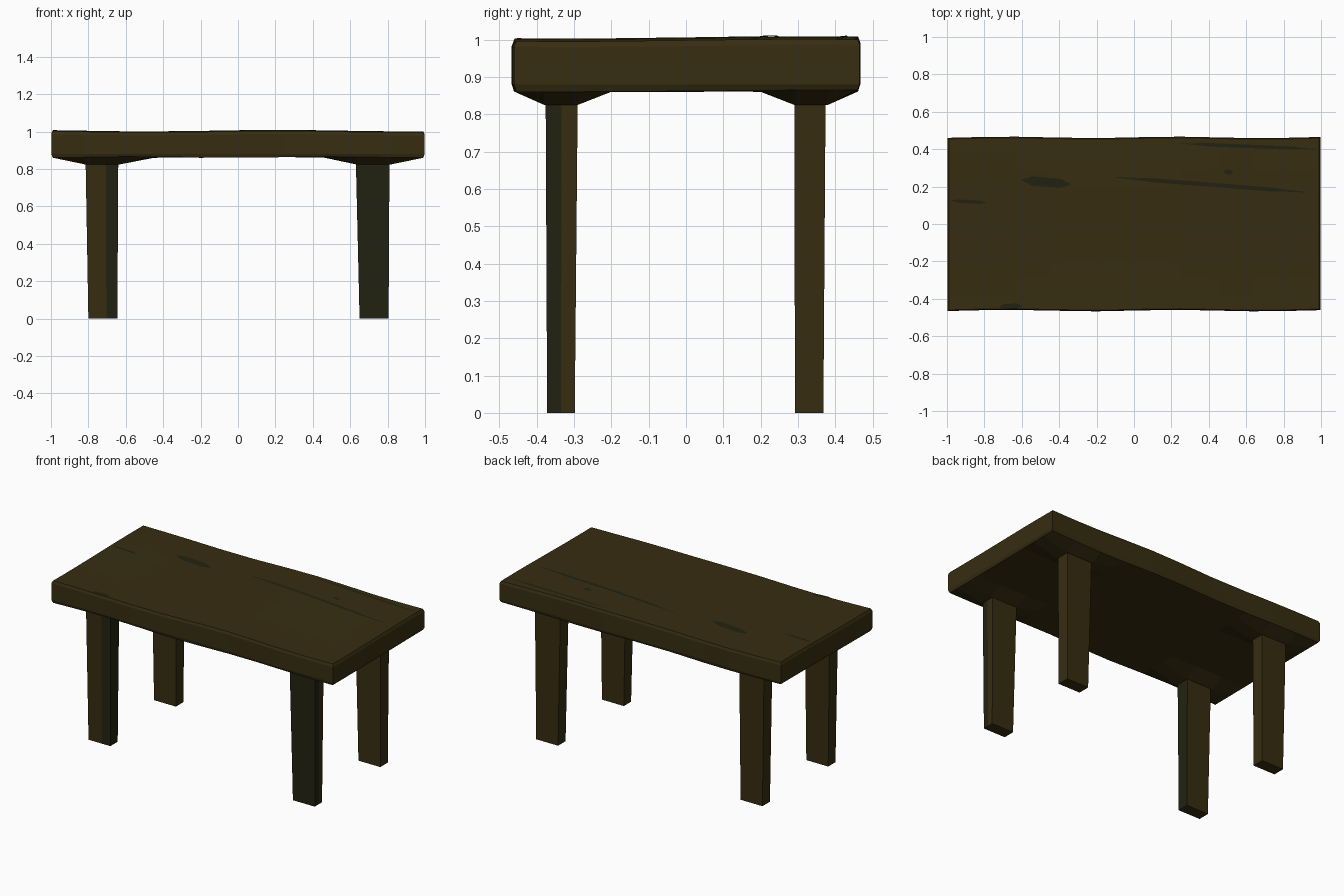
import bpy, bmesh, math

if "Cube" in bpy.data.objects:
    bpy.data.objects.remove(bpy.data.objects["Cube"])


def material(name, rgb):
    m = bpy.data.materials.new(name)
    m.diffuse_color = (*rgb, 1)
    m.use_nodes = True
    m.node_tree.nodes["Principled BSDF"].inputs["Base Color"].default_value = m.diffuse_color
    return m


BROWN = material("brown wood", (0.038, 0.026, 0.0055))
GREEN = material("dark mossy wood", (0.016, 0.0165, 0.0055))


def finish(bm, name):
    bmesh.ops.recalc_face_normals(bm, faces=bm.faces)
    me = bpy.data.meshes.new(name)
    bm.to_mesh(me)
    bm.free()
    ob = bpy.data.objects.new(name, me)
    bpy.context.collection.objects.link(ob)
    me.materials.append(BROWN)
    me.materials.append(GREEN)
    return ob


def top_z(x, y):
    return 1.002 + 0.004 * math.sin(4.5 * x + 0.6) + 0.003 * math.sin(5 * y)


# Worn slab: a grid with uneven top, and underside lowered around the legs
xs = [-0.99, -0.82, -0.63, -0.45, -0.2, 0.05, 0.25, 0.46, 0.63, 0.82, 0.99]
ys = [-0.457, -0.38, -0.29, -0.2, 0, 0.2, 0.29, 0.38, 0.457]
bm = bmesh.new()
up, low = {}, {}
for i, x in enumerate(xs):
    for j, y in enumerate(ys):
        pad = i in (1, 2, 8, 9) and j in (1, 2, 6, 7)
        z = 0.825 if pad else 0.863 + 0.003 * math.sin(6 * x + 3 * y)
        wy = y + (0.004 * math.sin(7 * x) if j in (0, 8) else 0)
        up[i, j] = bm.verts.new((x, wy, top_z(x, y)))
        low[i, j] = bm.verts.new((x, wy, z))
nx, ny = len(xs) - 1, len(ys) - 1
for i in range(nx):
    for j in range(ny):
        q = [(i, j), (i + 1, j), (i + 1, j + 1), (i, j + 1)]
        bm.faces.new([up[k] for k in q])
        bm.faces.new([low[k] for k in q])
rim = ([(i, 0) for i in range(nx)] + [(nx, j) for j in range(ny)]
       + [(i, ny) for i in range(nx, 0, -1)] + [(0, j) for j in range(ny, 0, -1)])
mid = []
for i, j in rim:  # slightly bulging side walls
    a = up[i, j].co
    ox = -0.008 if i == 0 else 0.008 if i == nx else 0
    oy = -0.006 if j == 0 else 0.006 if j == ny else 0
    mid.append([up[i, j], bm.verts.new((a.x + ox, a.y + oy, a.z - 0.016)),
                bm.verts.new((a.x + ox, a.y + oy, 0.88)), low[i, j]])
for k in range(len(mid)):
    a, b = mid[k], mid[(k + 1) % len(mid)]
    for r in range(3):
        bm.faces.new([a[r], b[r], b[r + 1], a[r + 1]])
finish(bm, "table_top")


# Tapered rectangular legs; the ring starts at the front left corner and the
# front and right sides are split so a mossy strip can be coloured
def leg(name, top, bottom, green):
    bm = bmesh.new()
    rings = []
    for (x0, x1, y0, y1), z in ((bottom, 0), (top, 0.85)):
        xm, ym = x0 + 0.62 * (x1 - x0), (y0 + y1) / 2
        rings.append([bm.verts.new((x, y, z)) for x, y in (
            (x0, y0), (xm, y0), (x1, y0), (x1, ym), (x1, y1), (x0, y1))])
    for k in range(6):
        n = (k + 1) % 6
        f = bm.faces.new([rings[0][k], rings[0][n], rings[1][n], rings[1][k]])
        f.material_index = int(k in green)
    for r in rings:
        bm.faces.new(r)
    finish(bm, name)


left_t, left_b = (-0.815, -0.64), (-0.80, -0.645)
right_t, right_b = (0.63, 0.81), (0.65, 0.805)
front_t, front_b = (-0.376, -0.29), (-0.372, -0.298)
back_t, back_b = (0.29, 0.374), (0.292, 0.368)
leg("front_left_leg", left_t + front_t, left_b + front_b, (1, 2, 3))
leg("front_right_leg", right_t + front_t, right_b + front_b, (0, 1, 2))
leg("back_left_leg", left_t + back_t, left_b + back_b, ())
leg("back_right_leg", right_t + back_t, right_b + back_b, ())


# Dark grain marks: thin tapering strips following the top
def grain(name, x0, y0, x1, y1, width):
    bm = bmesh.new()
    n = 10
    pairs = []
    for k in range(n + 1):
        t = k / n
        x, y = x0 + t * (x1 - x0), y0 + t * (y1 - y0)
        w = width / 2 * max(0.15, min(1, 5 * t, 5 * (1 - t)))
        pairs.append([bm.verts.new((x, y + s * w, top_z(x, y) + 0.002)) for s in (-1, 1)])
    for a, b in zip(pairs, pairs[1:]):
        f = bm.faces.new([a[0], b[0], b[1], a[1]])
        f.material_index = 1
    finish(bm, name)


grain("grain_long", -0.1, 0.25, 0.92, 0.17, 0.022)
grain("grain_patch", -0.6, 0.235, -0.34, 0.212, 0.05)
grain("grain_back", 0.25, 0.43, 0.98, 0.40, 0.018)
grain("grain_left", -0.98, 0.125, -0.79, 0.115, 0.018)
grain("grain_front", -0.72, -0.443, -0.6, -0.438, 0.028)
grain("knot", 0.48, 0.28, 0.53, 0.275, 0.025)
